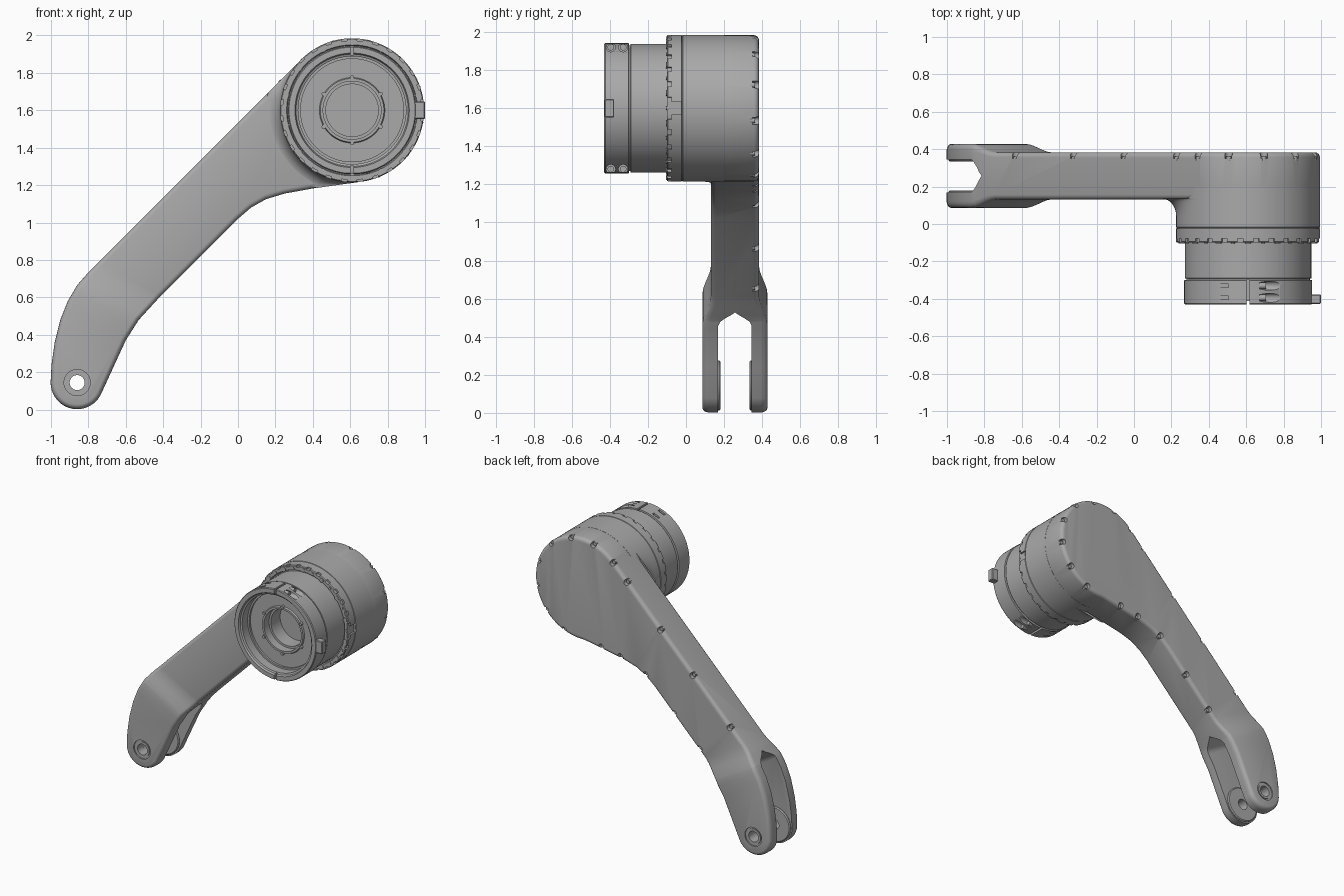
import bpy, bmesh, math
from mathutils import Vector, Matrix

cube = bpy.data.objects.get("Cube")
if cube:
    bpy.data.objects.remove(cube)

metal = bpy.data.materials.new("grey metal")
metal.use_nodes = True
GREY = (0.4, 0.4, 0.4, 1)
metal.diffuse_color = GREY
metal.node_tree.nodes["Principled BSDF"].inputs["Base Color"].default_value = GREY

CX, CZ, R = 0.61, 1.6, 0.385        # drum axis and radius
PIN = (-0.86, 0.144)                # fork pin hole
N, U = Vector((0.498, 0, 0.867)), Vector((0.867, 0, -0.498))  # fork length and width directions
MID = 0.257                         # arm centre plane in y


def polar(angle, r, c=(CX, CZ)):
    a = math.radians(angle)
    return c[0] + r * math.cos(a), c[1] + r * math.sin(a)


def finish(name, bm):
    bmesh.ops.recalc_face_normals(bm, faces=bm.faces)
    me = bpy.data.meshes.new(name)
    bm.to_mesh(me)
    bm.free()
    ob = bpy.data.objects.new(name, me)
    bpy.context.collection.objects.link(ob)
    me.materials.append(metal)
    return ob


def smooth(ob, angle=32):
    bpy.ops.object.select_all(action="DESELECT")
    ob.select_set(True)
    bpy.context.view_layer.objects.active = ob
    bpy.ops.object.shade_smooth_by_angle(angle=math.radians(angle))


def cut(ob, bm):
    """Subtract a mesh from an object and keep the result."""
    tool = finish("cutter", bm)
    tool.hide_render = True
    mod = ob.modifiers.new("cut", "BOOLEAN")
    mod.object, mod.operation, mod.solver = tool, "DIFFERENCE", "EXACT"
    bpy.context.view_layer.objects.active = ob
    bpy.ops.object.modifier_apply(modifier=mod.name)
    bpy.data.objects.remove(tool)


def add_prism(bm, points, offset):
    base = bm.faces.new([bm.verts.new(p) for p in points])
    side = bmesh.ops.extrude_face_region(bm, geom=[base], use_keep_orig=True)
    verts = [g for g in side["geom"] if isinstance(g, bmesh.types.BMVert)]
    bmesh.ops.translate(bm, verts=verts, vec=offset)


def add_disc(bm, x, z, r, y0, y1, sides=20):
    pts = [polar(360 * i / sides, r, (x, z)) for i in range(sides)]
    add_prism(bm, [(px, y0, pz) for px, pz in pts], (0, y1 - y0, 0))


def add_box(bm, centre, size, spin=0):
    m = Matrix.Translation(centre) @ Matrix.Rotation(-math.radians(spin), 4, "Y")
    bmesh.ops.create_cube(bm, size=1, matrix=m @ Matrix.Diagonal((*size, 1)))


def revolve(name, profile, c=(CX, CZ), sides=96, closed=True):
    bm = bmesh.new()
    rings = []
    for i in range(sides):
        row = []
        for r, y in profile:
            x, z = polar(360 * i / sides, r, c)
            row.append(bm.verts.new((x, y, z)))
        rings.append(row)
    n = len(profile)
    for i in range(sides):
        a, b = rings[i], rings[(i + 1) % sides]
        for j in range(n if closed else n - 1):
            k = (j + 1) % n
            bm.faces.new((a[j], a[k], b[k], b[j]))
    if not closed:
        for j in (0, -1):
            bm.faces.new([row[j] for row in rings])
    return finish(name, bm)


# Arm: one bevelled outline that wraps the pin and the drum
outline = [polar(a, 0.142, PIN) for a in range(180, 336, 8)]
outline += [(-0.66, 0.24), (-0.6, 0.37), (-0.53, 0.48), (-0.42, 0.6), (0, 1.02), (0.07, 1.08),
            (0.15, 1.125), (0.25, 1.155), (0.4, 1.182), (0.54, 1.208)]
outline += [polar(a, R - 0.001) for a in range(268, 496, 4)]
outline += [(-0.8, 0.734), (-0.86, 0.665), (-0.91, 0.58), (-0.95, 0.48), (-0.98, 0.36), (-0.997, 0.24)]
bm = bmesh.new()
add_prism(bm, [(x, MID - 0.126, z) for x, z in outline], (0, 0.252, 0))
rims = [e for e in bm.edges if abs(e.verts[0].co.y - e.verts[1].co.y) < 1e-5]
bmesh.ops.bevel(bm, geom=rims, offset=0.026, segments=4, profile=0.5, affect="EDGES")

# Widen the lower end into the fork
for t in (0.31, 0.27, 0.23, 0.19, 0.15, 0.11):
    bmesh.ops.bisect_plane(bm, geom=bm.verts[:] + bm.edges[:] + bm.faces[:], plane_co=N * t, plane_no=N)
for v in bm.verts:
    k = min(1, max(0, (0.31 - v.co.dot(N)) / 0.2))
    k = k * k * (3 - 2 * k)
    v.co.y = MID + (v.co.y - MID) * (1 + 0.36 * k)
arm = finish("arm", bm)

# Fork slot with a pointed end
half = [(-0.9, 0.088), (0.125, 0.088), (0.15, 0.077), (0.175, 0.05), (0.195, 0.022)]
slot = [(t, -w) for t, w in half] + [(0.215, 0)] + [(t, w) for t, w in reversed(half)]
bm = bmesh.new()
add_prism(bm, [N * t + U * -1.6 + Vector((0, MID + w, 0)) for t, w in slot], U * 2)
cut(arm, bm)

# Pin hole with shallow seats on both outer faces
bm = bmesh.new()
add_disc(bm, *PIN, 0.042, 0, 0.6, 40)
cut(arm, bm)
bm = bmesh.new()
for y in (MID - 0.172, MID + 0.172):
    add_disc(bm, *PIN, 0.07, y - 0.01, y + 0.01, 40)
cut(arm, bm)

# Screw pockets along the back rim
screws = [polar(a, R - 0.012) for a in range(-68, 140, 29)]
screws += [(-0.63, 0.885), (-0.32, 1.195), (-0.05, 1.465), (0.23, 1.75),
           (-0.38, 0.66), (-0.17, 0.87), (0.07, 1.1), (0.28, 1.18), (0.44, 1.21)]
bm = bmesh.new()
for x, z in screws:
    add_disc(bm, x, z, 0.021, 0.35, 0.5)
cut(arm, bm)
smooth(arm)
bm = bmesh.new()
for x, z in screws:
    add_disc(bm, x, z, 0.014, 0.34, 0.362, 12)
smooth(finish("back_screws", bm))

# Fork bushings and inner bosses
for name, s in (("front", -1), ("back", 1)):
    def y(d):
        return MID + s * d
    smooth(revolve(name + "_bushing", [(0.04, y(0.09)), (0.058, y(0.09)), (0.058, y(0.168)), (0.04, y(0.168))], PIN, 40))
    smooth(revolve(name + "_boss", [(0.04, y(0.077)), (0.125, y(0.077)), (0.132, y(0.084)), (0.132, y(0.1)), (0.04, y(0.1))], PIN, 48))

# Drum body with a seam and a toothed front flange
drum = revolve("drum", [(0, 0.2), (R, 0.2), (R, -0.017), (R - 0.004, -0.019), (R - 0.004, -0.022), (R, -0.024),
                        (R, -0.094), (R - 0.005, -0.1), (0.35, -0.1), (0.345, -0.085), (0.3, -0.085), (0, -0.085)][1:-1],
               closed=False)
bm = bmesh.new()
for i in range(28):
    a = (i + 0.5) * 360 / 28
    x, z = polar(a, R)
    add_box(bm, (x, -0.1, z), (0.026, 0.046, 0.03), a)
cut(drum, bm)
bm = bmesh.new()
add_box(bm, (CX + R, -0.07, CZ), (0.03, 0.095, 0.065))
cut(drum, bm)
smooth(drum)

# Flange screws and round pads
bm = bmesh.new()
for i in range(28):
    x, z = polar(i * 360 / 28, 0.362)
    add_disc(bm, x, z, 0.016 if i % 2 else 0.01, -0.104, -0.09, 16)
smooth(finish("flange_screws", bm))

# Fillet where the drum meets the arm
bm = bmesh.new()
rows = []
for a in range(135, 279, 3):
    edge = min(R + 0.075, R / math.cos(math.radians(min(a - 135, 80))), R / math.cos(math.radians(min(278 - a, 80))))
    row = []
    for i in range(9):
        f = math.pi / 2 * i / 8
        x, z = polar(a, R + (edge - R) * (1 - math.cos(f)))
        row.append(bm.verts.new((x, 0.045 + 0.09 * math.sin(f), z)))
    x, z = polar(a, R - 0.02)
    row.append(bm.verts.new((x, 0.136, z)))
    rows.append(row)
for a, b in zip(rows, rows[1:]):
    for j in range(10):
        k = (j + 1) % 10
        bm.faces.new((a[j], a[k], b[k], b[j]))
smooth(finish("drum_fillet", bm))

# Collar, clamp ring and stepped hollow hub
collar = revolve("collar", [(0.338, -0.07), (0.338, -0.29), (0.33, -0.292), (0.33, -0.299), (0.342, -0.301),
                            (0.342, -0.424), (0.337, -0.43), (0.306, -0.43), (0.3, -0.415), (0.288, -0.41),
                            (0.288, -0.345), (0.275, -0.345), (0.275, -0.33), (0.175, -0.33), (0.17, -0.342),
                            (0.155, -0.342), (0.155, -0.28), (0.14, -0.28), (0.14, -0.17)], closed=False)
bm = bmesh.new()
for s in (-1, 1):
    add_box(bm, (CX, -0.37, CZ + s * 0.34), (0.016, 0.142, 0.09))
    for y in (-0.395, -0.33):
        # Clamp bolt pockets and nut slots
        m = Matrix.Translation((CX + 0.16, y, CZ + s * 0.32)) @ Matrix.Rotation(math.pi / 2, 4, "Y")
        bmesh.ops.create_cone(bm, cap_ends=True, segments=24, radius1=0.024, radius2=0.024, depth=0.2, matrix=m)
        add_box(bm, (CX - 0.13, y, CZ + s * 0.325), (0.05, 0.018, 0.05))
cut(collar, bm)
smooth(collar)

# Clamp bolts
bm = bmesh.new()
for s in (-1, 1):
    for y in (-0.395, -0.33):
        m = Matrix.Translation((CX + 0.07, y, CZ + s * 0.32)) @ Matrix.Rotation(math.pi / 2, 4, "Y")
        bmesh.ops.create_cone(bm, cap_ends=True, segments=20, radius1=0.017, radius2=0.017, depth=0.05, matrix=m)
smooth(finish("clamp_bolts", bm))

# Side lug on the clamp ring
bm = bmesh.new()
add_box(bm, (CX + 0.36, -0.402, CZ), (0.06, 0.05, 0.095))
bmesh.ops.bevel(bm, geom=bm.edges[:], offset=0.005, segments=1, affect="EDGES")
finish("clamp_lug", bm)

# Hub screws
bm = bmesh.new()
for i in range(6):
    x, z = polar(30 + 60 * i, 0.176)
    add_disc(bm, x, z, 0.011, -0.35, -0.32, 14)
smooth(finish("hub_screws", bm))
